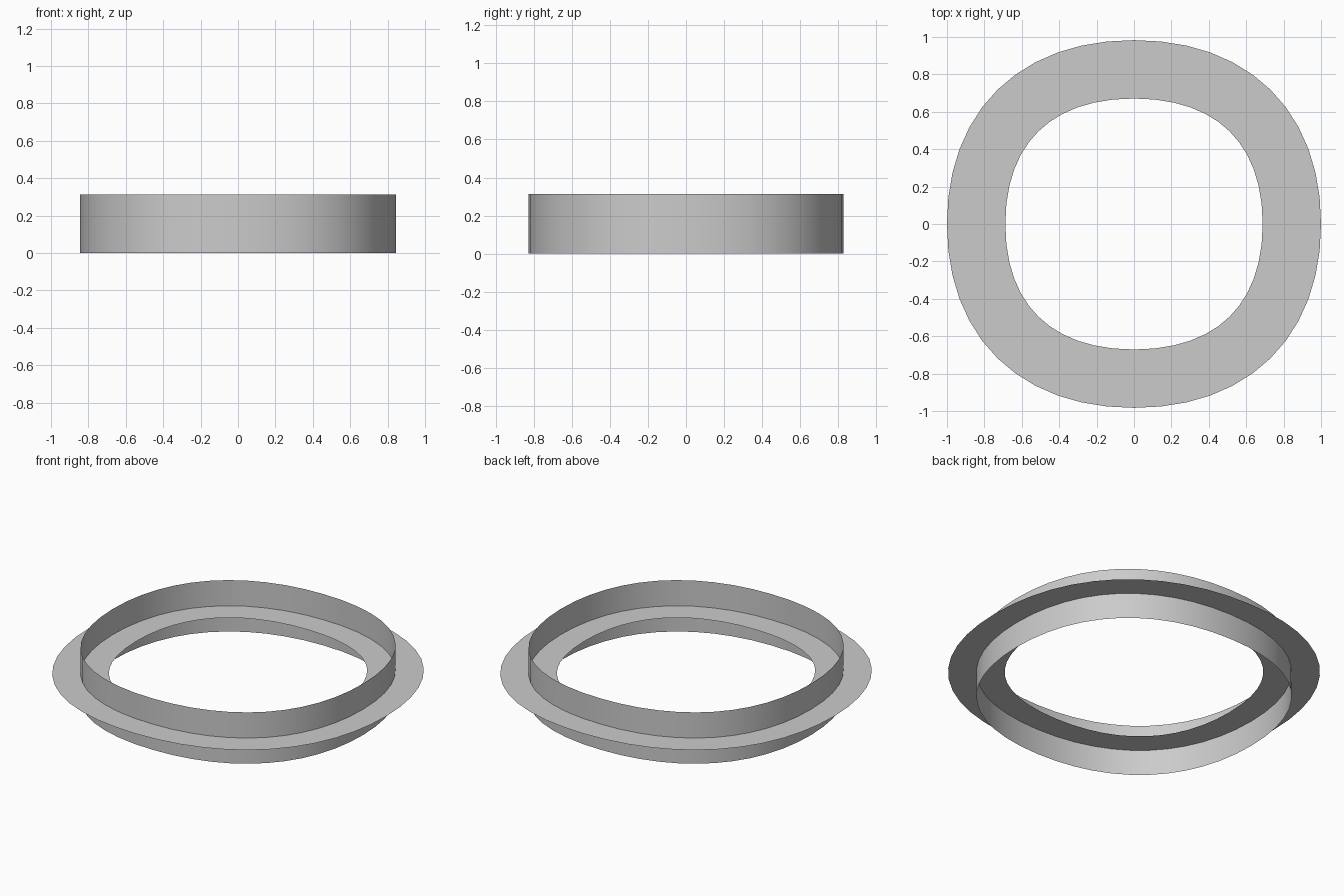
import bpy
from mathutils import Vector
from mathutils.geometry import interpolate_bezier

if "Cube" in bpy.data.objects:
    bpy.data.objects.remove(bpy.data.objects["Cube"])

RX, RY = 0.844, 0.827   # centre line half sizes
HANDLE = 0.625          # roundness of the squarish loop
HALF = 0.156            # half width of both strips
STEPS = 12              # segments per quarter


def centre_line():
    """Squarish oval as four bezier quarters."""
    corners = [Vector((RX, 0, 0)), Vector((0, RY, 0)), Vector((-RX, 0, 0)), Vector((0, -RY, 0))]
    pts = []
    for i, a in enumerate(corners):
        b = corners[(i + 1) % 4]
        pts += interpolate_bezier(a, a + b * HANDLE, b + a * HANDLE, b, STEPS + 1)[:-1]
    return pts


def strip(name, edge_a, edge_b):
    """Closed ribbon of quads between two loops."""
    n = len(edge_a)
    faces = [(i, (i + 1) % n, n + (i + 1) % n, n + i) for i in range(n)]
    mesh = bpy.data.meshes.new(name)
    mesh.from_pydata(edge_a + edge_b, [], faces)
    obj = bpy.data.objects.new(name, mesh)
    bpy.context.collection.objects.link(obj)
    bpy.context.view_layer.objects.active = obj
    obj.select_set(True)
    bpy.ops.object.shade_smooth_by_angle()
    obj.select_set(False)
    return obj


path = centre_line()
up = Vector((0, 0, 1))
count = len(path)
normals = [(path[(i + 1) % count] - path[i - 1]).cross(up).normalized() for i in range(count)]

# Upright band
strip("upright_band", [p.copy() for p in path], [p + up * 2 * HALF for p in path])

# Flat ring crossing the band at mid height
mid = up * HALF
strip("flat_ring",
      [p + n * HALF + mid for p, n in zip(path, normals)],
      [p - n * HALF + mid for p, n in zip(path, normals)][:])

# Ring faces point upward
ring = bpy.data.objects["flat_ring"].data
if ring.polygons[0].normal.z < 0:
    ring.flip_normals()
